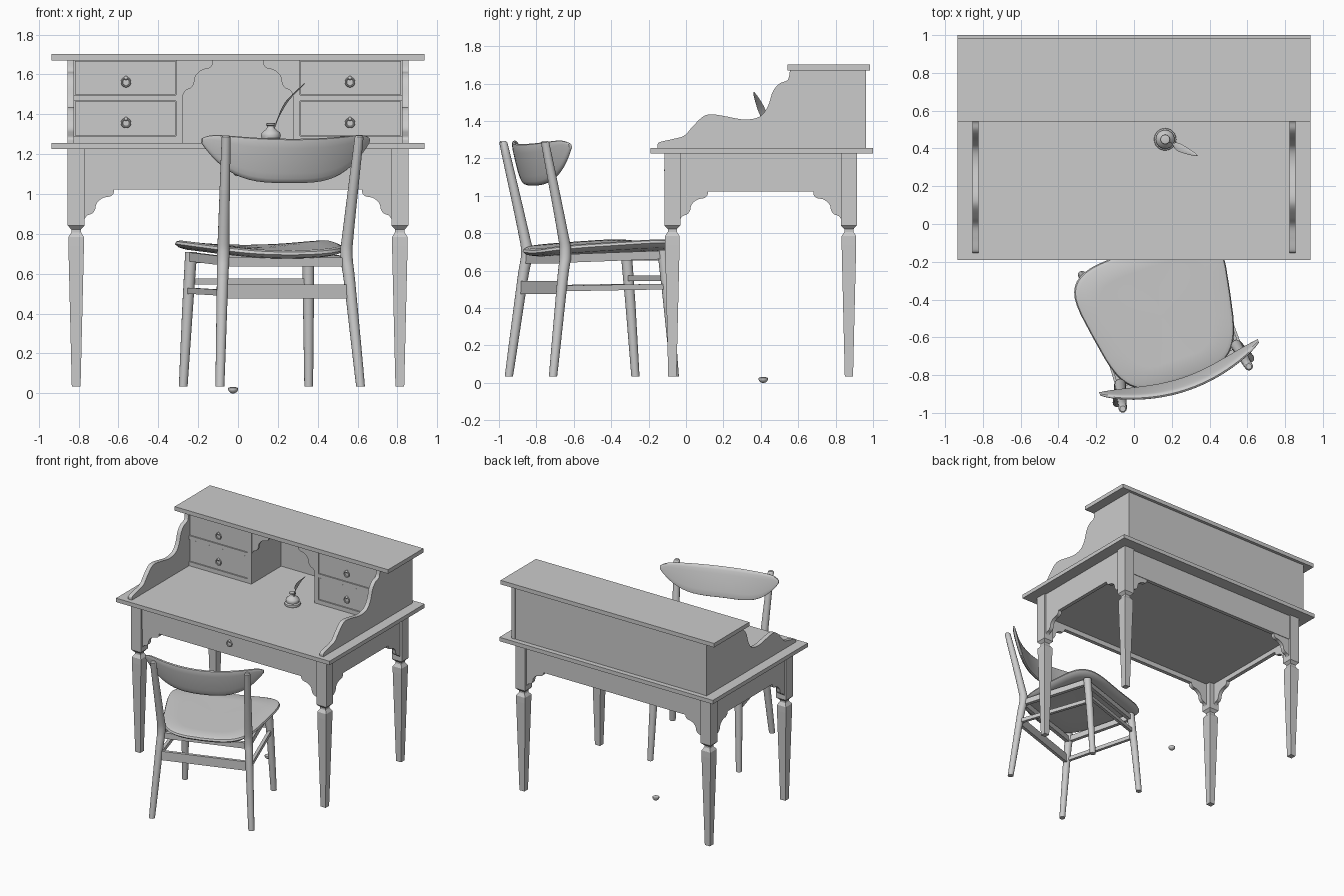
import bpy, bmesh, math
from mathutils import Vector, Matrix

if "Cube" in bpy.data.objects:
    bpy.data.objects.remove(bpy.data.objects["Cube"])

smooth_objs = []


def build(name, verts, faces, smooth=False, M=None):
    bm = bmesh.new()
    vs = [bm.verts.new(v) for v in verts]
    for f in faces:
        bm.faces.new([vs[i] for i in f])
    bmesh.ops.recalc_face_normals(bm, faces=bm.faces)
    me = bpy.data.meshes.new(name)
    bm.to_mesh(me)
    bm.free()
    ob = bpy.data.objects.new(name, me)
    bpy.context.collection.objects.link(ob)
    if M:
        ob.matrix_world = M
    if smooth:
        smooth_objs.append(ob)
    return ob


def loft(name, rings, smooth=False, M=None):
    n, k = len(rings[0]), len(rings)
    faces = [(i*n+j, i*n+(j+1) % n, (i+1)*n+(j+1) % n, (i+1)*n+j)
             for i in range(k-1) for j in range(n)]
    faces += [tuple(range(n)), tuple(range((k-1)*n, k*n))]
    return build(name, [p for r in rings for p in r], faces, smooth, M)


def box(name, x0, x1, y0, y1, z0, z1):
    return loft(name, [[(x0, y0, z), (x1, y0, z), (x1, y1, z), (x0, y1, z)] for z in (z0, z1)])


def prism(name, pts, vec, smooth=False):
    a = [Vector(p) for p in pts]
    return loft(name, [a, [p + Vector(vec) for p in a]], smooth)


def tube(name, pts, n=16, M=None):
    # stacked horizontal circles: (x, y, z, radius)
    return loft(name, [[(x + r*math.cos(2*math.pi*j/n), y + r*math.sin(2*math.pi*j/n), z)
                        for j in range(n)] for x, y, z, r in pts], True, M)


def bar(name, p, q, w, h, M):
    p, q = Vector(p), Vector(q)
    d = q - p
    s = Vector((-d.y, d.x, 0)).normalized() * w/2
    u = Vector((0, 0, h/2))
    loft(name, [[c-s-u, c+s-u, c+s+u, c-s+u] for c in (p, q)], False, M)


def spline(pts, steps=5):
    # Catmull-Rom through the points
    P = [Vector(p) for p in pts]
    P = [P[0]] + P + [P[-1]]
    out = []
    for i in range(1, len(P)-2):
        a, b, c, d = P[i-1:i+3]
        for s in range(steps):
            t = s/steps
            out.append(0.5*(2*b + (c-a)*t + (2*a-5*b+4*c-d)*t*t + (3*b-a-3*c+d)*t**3))
    return out + [P[-2]]


def ring_pull(name, x, y, z):
    bpy.ops.mesh.primitive_torus_add(location=(x, y-.008, z), rotation=(math.pi/2, 0, 0), major_radius=.021,
                                     minor_radius=.005, major_segments=24, minor_segments=8)
    bpy.context.object.name = name
    smooth_objs.append(bpy.context.object)
    bpy.ops.mesh.primitive_uv_sphere_add(location=(x, y-.006, z+.021), radius=.01, segments=12, ring_count=8)
    bpy.context.object.name = name + "_stud"
    smooth_objs.append(bpy.context.object)


# desk top, apron and underside
box("desk_top", -.935, .935, -.19, 1.0, 1.226, 1.257)
box("front_apron", -.78, .78, -.10, -.07, 1.022, 1.226)
box("back_apron", -.78, .78, .87, .90, 1.022, 1.226)
box("underside_panel", -.82, .82, -.08, .88, 1.06, 1.075)
box("wide_drawer_front", -.31, .31, -.101, -.09, 1.035, 1.218)
ring_pull("wide_drawer_pull", 0, -.101, 1.115)

# stepped corner bracket outline: (along, drop)
curl = [(.15, 0), (.147, -.02), (.13, -.034), (.1, -.04), (.075, -.055), (.06, -.075),
        (.055, -.1), (.04, -.12), (.015, -.13), (0, -.15)]
curl = [(0, 0)] + [tuple(p) for p in spline([(a, b) for a, b in curl], 3)]

for sx in (-1, 1):
    x0, x1 = sorted((sx*.81, sx*.84))
    box("side_apron", x0, x1, -.04, .84, 1.022, 1.226)
    for cy, sy in ((-.073, 1), (.871, -1)):
        # square leg with block, neck and taper
        loft("desk_leg", [[(sx*.812+a*r, cy+b*r, z) for a, b in ((-1, -1), (1, -1), (1, 1), (-1, 1))]
                          for z, r in ((.033, .022), (.74, .039), (.785, .039), (.808, .024),
                                       (.822, .024), (.842, .043), (1.226, .043))])
        prism("front_back_bracket", [(sx*(.772-a), cy-.015-(.01*sy), 1.022+b) for a, b in curl], (0, .03, 0))
        prism("side_bracket", [(sx*.81, cy+sy*(.04+a), 1.022+b) for a, b in curl], (sx*.03, 0, 0))

# hutch side panels with scrolled front edge
scroll = [(-.153, 1.257), (-.145, 1.285), (-.077, 1.302), (-.01, 1.322), (.035, 1.37), (.09, 1.423),
          (.137, 1.436), (.207, 1.426), (.314, 1.408), (.394, 1.424), (.437, 1.477), (.464, 1.557),
          (.5, 1.6), (.544, 1.62), (.556, 1.67)]
edge = [tuple(p) for p in spline(scroll)] + [(.963, 1.67), (.963, 1.257)]
for sx in (-1, 1):
    prism("hutch_side", [(sx*.822, y, z) for y, z in edge], (sx*.033, 0, 0), True)
    # drawer stack and partition
    a, b = sorted((sx*.822, sx*.31))
    box("drawer_case", a, b, .577, .94, 1.257, 1.67)
    for z0, z1 in ((1.257, 1.29), (1.466, 1.496)):
        box("drawer_rail", a, b, .562, .58, z0, z1)
    for z0, z1 in ((1.293, 1.463), (1.499, 1.667)):
        box("small_drawer_front", a+.004, b-.004, .567, .58, z0, z1)
        ring_pull("small_drawer_pull", sx*.562, .565, (z0+z1)/2-.022)
    a, b = sorted((sx*.31, sx*.276))
    box("partition", a, b, .562, .94, 1.257, 1.67)
    prism("niche_bracket", [(sx*(.276-h), .567, 1.67+d*1.15) for h, d in curl], (0, .02, 0))
box("hutch_back", -.825, .825, .935, .961, 1.257, 1.67)
box("hutch_top", -.935, .935, .543, .985, 1.67, 1.702)

# inkwell with quill
ix, iy = .165, .448
tube("inkwell", [(ix, iy, z, r) for z, r in (
    (1.257, .056), (1.266, .059), (1.274, .057), (1.28, .046), (1.295, .05), (1.308, .045),
    (1.322, .028), (1.332, .02), (1.342, .019), (1.346, .025), (1.354, .024), (1.356, .016))], 24)
path = spline([(.175, .443, 1.31), (.205, .425, 1.39), (.25, .4, 1.47), (.335, .362, 1.555)], 6)
feather = []
for i, c in enumerate(path):
    t = i/(len(path)-1)
    w = .003 + (.018*math.sin(math.pi*((t-.35)/.65)**.8) if t > .35 else 0)
    w = w*(1 if t < 1 else .3)
    feather.append([c + Vector((.35, .93, .1))*w*math.cos(k*math.pi/4)
                    + Vector((.85, -.3, -.45))*.003*math.sin(k*math.pi/4) for k in range(8)])
loft("quill", feather, True)

# small bowl on the floor
tube("floor_bowl", [(-.025, .413, z, r) for z, r in (
    (0, .006), (.003, .014), (.011, .022), (.02, .026), (.027, .024), (.031, .012))])

# chair, turned beside the desk
C = Matrix.Translation((.151, -.497, 0)) @ Matrix.Rotation(math.radians(18.5), 4, 'Z')
for s in (-1, 1):
    path = spline([(.372, -.35, .035), (.337, -.285, .55), (.326, -.265, .69),
                   (.33, -.285, .82), (.352, -.388, 1.285)], 5)
    n = len(path)-1
    legs = [(s*p.x, p.y, p.z, .022+.009*math.sin(math.pi*i/n)) for i, p in enumerate(path)]
    tip = legs[-1]
    tube("chair_back_leg", legs + [(tip[0], tip[1]-.001, tip[2]+.008, .015)], 16, C)
    tube("chair_front_leg", [(s*.332, .35, .035, .022), (s*.32, .318, .42, .027), (s*.31, .29, .71, .03)], 16, C)
    bar("seat_side_rail", (s*.325, -.27, .665), (s*.311, .295, .685), .028, .045, C)
    bar("side_stretcher", (s*.34, -.285, .505), (s*.318, .31, .515), .024, .03, C)
bar("back_stretcher", (-.34, -.29, .51), (.34, -.29, .51), .024, .07, C)
bar("front_stretcher", (-.315, .305, .56), (.315, .305, .56), .022, .03, C)
bar("seat_front_rail", (-.31, .29, .675), (.31, .29, .675), .028, .04, C)
bar("seat_back_rail", (-.325, -.265, .66), (.325, -.265, .66), .028, .045, C)


# saddle seat
def power(v, e):
    return math.copysign(abs(v)**e, v)


rings = []
for s, dz in ((.05, -.042), (.5, -.042), (.88, -.042), (.96, -.036), (1, -.022), (.985, -.008),
              (.94, 0), (.7, 0), (.4, 0), (.05, 0)):
    ring = []
    for j in range(48):
        th = 2*math.pi*j/48
        v = .02 + .365*power(math.sin(th), .5)
        u = (.38 + .18*v)*power(math.cos(th), .5)*s
        v = .02 + (v-.02)*s
        ring.append((u, v, .73 + .03*(u/.4)**2 + .014*v/.35 + dz))
    rings.append(ring)
loft("seat", rings, True, C)

# curved backrest
rings = []
for i in range(33):
    t = math.sin(math.pi/2*(i/16-1))
    a = abs(t)
    zt = 1.277 + .03*a**2 - .028*a**14
    zb = 1.055 + .2*a**3.3
    th = .018*(1-.55*a**6)
    ring = []
    for k in range(16):
        w = 2*math.pi*k/16
        z = (zt+zb)/2 + (zt-zb)/2*power(math.sin(w), .6)
        v = -.402 + .12*t*t + (1.29-z)*.25 + th*power(math.cos(w), .6)
        ring.append((.443*t, v, z))
    rings.append(ring)
loft("backrest", rings, True, C)

# smooth shading with sharp edges kept
bpy.ops.object.select_all(action='DESELECT')
for ob in smooth_objs:
    ob.select_set(True)
bpy.context.view_layer.objects.active = smooth_objs[0]
bpy.ops.object.shade_smooth_by_angle(angle=math.radians(40))
